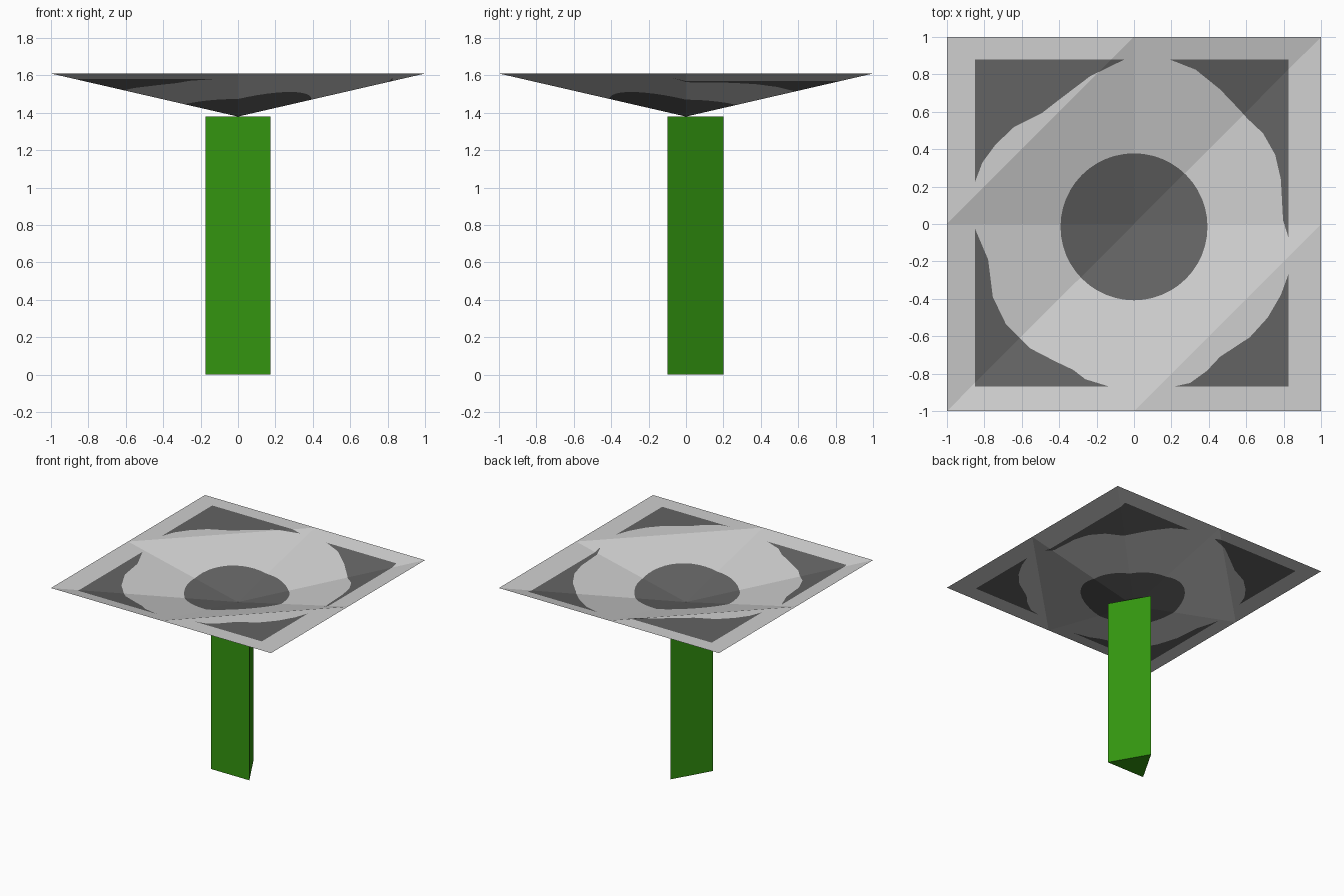
import bpy, bmesh, math
from mathutils import Vector, geometry

if "Cube" in bpy.data.objects:
    bpy.data.objects.remove(bpy.data.objects["Cube"])

APEX, RIM = 1.38, 1.61


def material(name, rgb):
    m = bpy.data.materials.new(name)
    m.diffuse_color = (*rgb, 1)
    m.use_nodes = True
    m.node_tree.nodes["Principled BSDF"].inputs["Base Color"].default_value = m.diffuse_color
    return m


light = material("light grey", (0.62, 0.62, 0.62))
dark = material("dark grey", (0.125, 0.125, 0.125))
green = material("stem green", (0.033, 0.30, 0.005))


def add_object(name, bm, mats):
    me = bpy.data.meshes.new(name)
    bm.to_mesh(me)
    bm.free()
    for m in mats:
        me.materials.append(m)
    ob = bpy.data.objects.new(name, me)
    bpy.context.collection.objects.link(ob)
    return ob


def inside(p, poly):
    hit = False
    for a, b in zip(poly, poly[1:] + poly[:1]):
        if (a[1] > p[1]) != (b[1] > p[1]):
            if p[0] < a[0] + (p[1] - a[1]) / (b[1] - a[1]) * (b[0] - a[0]):
                hit = not hit
    return hit


def height(x, y):
    # two opposite quarters fold centre to corner, the other two across the corner
    x0, y0 = abs(x), abs(y)
    t = max(x0, y0) if x * y > 0 else min(1, x0 + y0)
    return APEX + (RIM - APEX) * t


# Dark markings on the sheet: centre disc and four corner patches
disc = [(0.393 * math.cos(i * math.tau / 48), -0.015 + 0.393 * math.sin(i * math.tau / 48))
        for i in range(48)]
back_left = [(-.85, .88), (-.05, .88), (-.235, .79), (-.40, .665), (-.49, .595),
             (-.64, .52), (-.74, .425), (-.81, .33), (-.85, .225)]
back_right = [(.825, .88), (.19, .88), (.33, .825), (.46, .72), (.565, .61), (.605, .565),
              (.69, .485), (.755, .37), (.785, .24), (.797, .02), (.825, -.07)]
front_right = [(.825, -.87), (.825, -.27), (.785, -.38), (.715, -.5), (.62, -.605),
               (.46, -.71), (.39, -.785), (.30, -.85), (.21, -.87)]
front_left = [(-.85, -.87), (-.85, -.025), (-.78, -.19), (-.755, -.39), (-.685, -.535),
              (-.555, -.665), (-.42, -.735), (-.325, -.78), (-.26, -.83), (-.13, -.87)]
markings = [disc, back_left, back_right, front_right, front_left]

# Folded square sheet: rim, fold lines and marking outlines cut into one flat mesh
pts, edges = [], []


def add_path(path, closed):
    start = len(pts)
    pts.extend(Vector(p) for p in path)
    edges.extend((start + i, start + i + 1) for i in range(len(path) - 1))
    if closed:
        edges.append((start + len(path) - 1, start))


add_path([(-1, -1), (0, -1), (1, -1), (1, 0), (1, 1), (0, 1), (-1, 1), (-1, 0)], True)
for fold in ([(-1, 0), (0, 0), (1, 0)], [(0, -1), (0, 0), (0, 1)],
             [(-1, -1), (0, 0), (1, 1)], [(0, -1), (1, 0)], [(-1, 0), (0, 1)]):
    add_path(fold, False)
for m in markings:
    add_path(m, True)

cut = geometry.delaunay_2d_cdt(pts, edges, [], 0, 1e-5)
bm = bmesh.new()
vs = [bm.verts.new((v.x, v.y, height(v.x, v.y))) for v in cut[0]]
for f in cut[2]:
    face = bm.faces.new([vs[i] for i in f])
    c = face.calc_center_median()
    face.material_index = int(any(inside(c, m) for m in markings))
    face.normal_update()
    if face.normal.z < 0:
        face.normal_flip()
add_object("folded_top", bm, [light, dark])

# Three-sided stem
bm = bmesh.new()
bmesh.ops.create_cone(bm, cap_ends=True, segments=3, radius1=0.2, radius2=0.2, depth=APEX)
tip = max(bm.verts, key=lambda v: v.co.y)
for v in bm.verts:
    a = math.atan2(v.co.y, v.co.x) + math.pi / 2 - math.atan2(tip.co.y, tip.co.x)
    v.co = (0.2 * math.cos(a), 0.2 * math.sin(a), v.co.z + APEX / 2)
add_object("stem", bm, [green])
